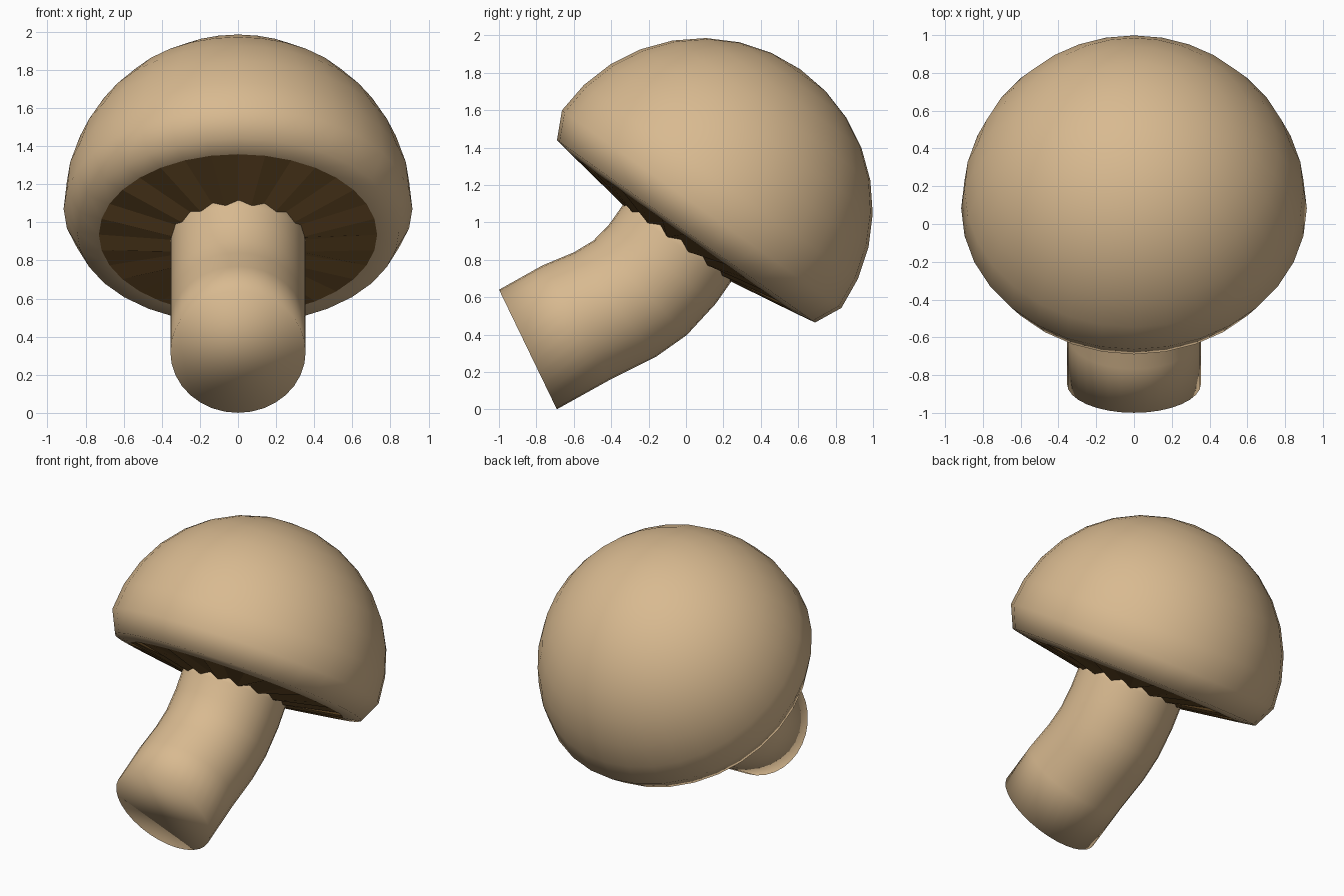
import bpy, bmesh, math
from mathutils import Matrix, Vector

if "Cube" in bpy.data.objects:
    bpy.data.objects.remove(bpy.data.objects["Cube"])

N = 32
TILT = math.atan2(0.577, 0.816)
CAP_FRAME = Matrix.Translation((0, 0, 0.952)) @ Matrix.Rotation(-TILT, 4, 'X')


def material(name, rgb):
    m = bpy.data.materials.new(name)
    m.diffuse_color = (*rgb, 1)
    m.use_nodes = True
    m.node_tree.nodes["Principled BSDF"].inputs["Base Color"].default_value = m.diffuse_color
    return m


def loft(name, rings, mat, smooth=True, cap_start=False, cap_end=False, pole=None):
    """Bridge rings of N points; optionally close the ends."""
    bm = bmesh.new()
    vs = [[bm.verts.new(p) for p in ring] for ring in rings]
    for a, b in zip(vs, vs[1:]):
        for i in range(N):
            j = (i + 1) % N
            bm.faces.new((a[i], a[j], b[j], b[i]))
    if cap_start:
        bm.faces.new(vs[0][::-1])
    if cap_end:
        bm.faces.new(vs[-1])
    if pole is not None:
        top = bm.verts.new(pole)
        for i in range(N):
            bm.faces.new((vs[-1][i], vs[-1][(i + 1) % N], top))
    for f in bm.faces:
        f.smooth = smooth
    me = bpy.data.meshes.new(name)
    bm.to_mesh(me)
    bm.free()
    ob = bpy.data.objects.new(name, me)
    bpy.context.collection.objects.link(ob)
    me.materials.append(mat)
    return ob


def circle(r, h):
    """Ring about the tilted cap axis; h may be a function of the index."""
    hf = h if callable(h) else (lambda i: h)
    return [CAP_FRAME @ Vector((r * math.cos(2 * math.pi * i / N),
                                r * math.sin(2 * math.pi * i / N), hf(i)))
            for i in range(N)]


tan = material("tan", (0.69, 0.49, 0.28))
brown = material("brown", (0.20, 0.105, 0.03))

# Cap: folded rim running into a hemisphere
R, H = 0.915, 0.145
profile = [(0.73, -0.02), (0.845, 0.0)]
profile += [(R * math.cos(k * math.pi / 16), H + R * math.sin(k * math.pi / 16))
            for k in range(8)]
loft("cap", [circle(r, h) for r, h in profile], tan,
     pole=CAP_FRAME @ Vector((0, 0, H + R)))

# Gills: shallow pleated cone around the stem
loft("gills", [circle(0.33, lambda i: -0.085 if i % 2 else -0.055),
               circle(0.73, -0.02)], brown, smooth=False)

# Stem: bent tube, path given as (y, z, direction angle from +y)
path = [(-0.845, 0.32, 25.8), (-0.585, 0.465, 31), (-0.38, 0.56, 38),
        (-0.245, 0.65, 44.5), (-0.125, 0.778, 53), (-0.05, 0.885, 54.8),
        (-0.01, 0.94, 54.8)]
stem_rings = []
for y, z, deg in path:
    a = math.radians(deg)
    side = Vector((0, math.sin(a), -math.cos(a)))
    c = Vector((0, y, z))
    ring = []
    for i in range(N):
        t = 2 * math.pi * i / N
        ring.append(c + 0.355 * (Vector((-math.cos(t), 0, 0)) - side * math.sin(t)))
    stem_rings.append(ring[::-1])
stem = loft("stem", stem_rings, tan, cap_start=True, cap_end=True)

# Consistent outward normals on the closed stem
bm = bmesh.new()
bm.from_mesh(stem.data)
bmesh.ops.recalc_face_normals(bm, faces=bm.faces)
bm.to_mesh(stem.data)
bm.free()
